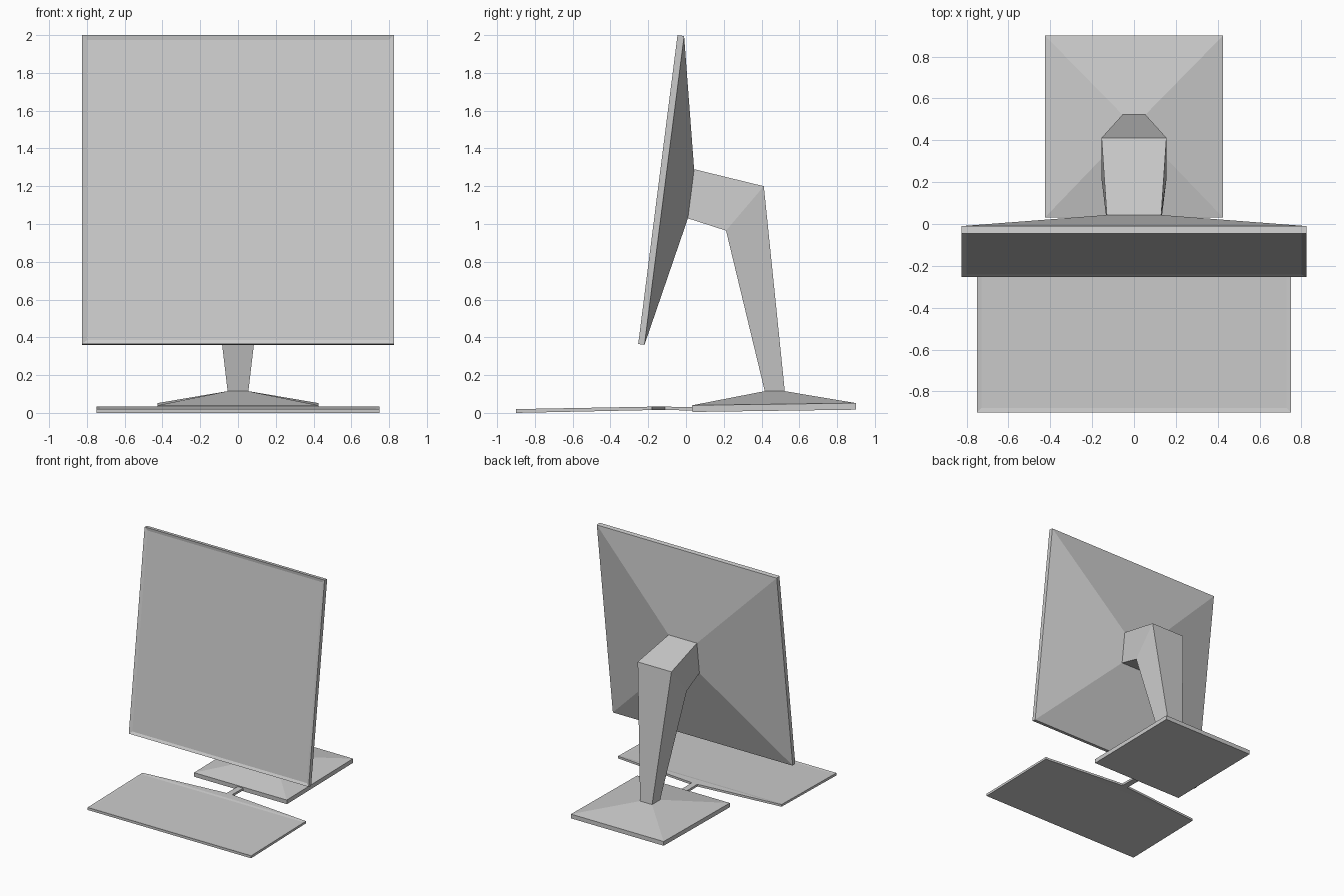
import bpy
import bmesh

if "Cube" in bpy.data.objects:
    bpy.data.objects.remove(bpy.data.objects["Cube"])


def loft(name, rings, cap_start=True, cap_end=True):
    """Skin rectangular sections, each (half width, upper (y, z), lower (y, z))."""
    bm = bmesh.new()
    loops = []
    for w, (ya, za), (yb, zb) in rings:
        corners = [(-w, ya, za), (w, ya, za), (w, yb, zb), (-w, yb, zb)]
        loops.append([bm.verts.new(c) for c in corners])
    for a, b in zip(loops, loops[1:]):
        for i in range(4):
            j = (i + 1) % 4
            bm.faces.new((a[i], a[j], b[j], b[i]))
    if cap_start:
        bm.faces.new(loops[0])
    if cap_end:
        bm.faces.new(loops[-1])
    bmesh.ops.recalc_face_normals(bm, faces=bm.faces)
    mesh = bpy.data.meshes.new(name)
    bm.to_mesh(mesh)
    bm.free()
    obj = bpy.data.objects.new(name, mesh)
    bpy.context.collection.objects.link(obj)
    return obj


# Sections shared by neighbouring parts
mount = (0.13, (0.043, 1.29), (0.01, 1.03))
elbow = (0.155, (0.412, 1.20), (0.212, 0.965))
foot = (0.055, (0.523, 0.115), (0.417, 0.115))

# Tilted screen: slightly recessed glass, thin rim, pyramid-shaped back
loft("screen", [
    (0.80, (-0.042, 1.975), (-0.241, 0.385)),
    (0.825, (-0.045, 2.0), (-0.253, 0.365)),
    (0.825, (-0.010, 1.995), (-0.220, 0.36)),
    mount,
])

# Bent support: arm behind the screen and tapering leg
loft("stand_arm", [mount, elbow, foot])

# Foot plate with sloping top
loft("stand_base", [
    foot,
    (0.425, (0.90, 0.052), (0.032, 0.04)),
    (0.425, (0.90, 0.017), (0.034, 0.005)),
])

# Keyboard slab with shallow recessed top
loft("keyboard", [
    (0.75, (-0.18, 0.015), (-0.90, 0.0)),
    (0.75, (-0.18, 0.033), (-0.90, 0.020)),
    (0.73, (-0.20, 0.029), (-0.88, 0.017)),
])

# Keyboard back wedge narrowing into the cable that reaches the base
cable = (0.025, (-0.112, 0.033), (-0.112, 0.015))
loft("keyboard_back", [(0.75, (-0.18, 0.033), (-0.18, 0.015)), cable])
loft("cable", [cable, (0.025, (0.034, 0.031), (0.034, 0.013))])
